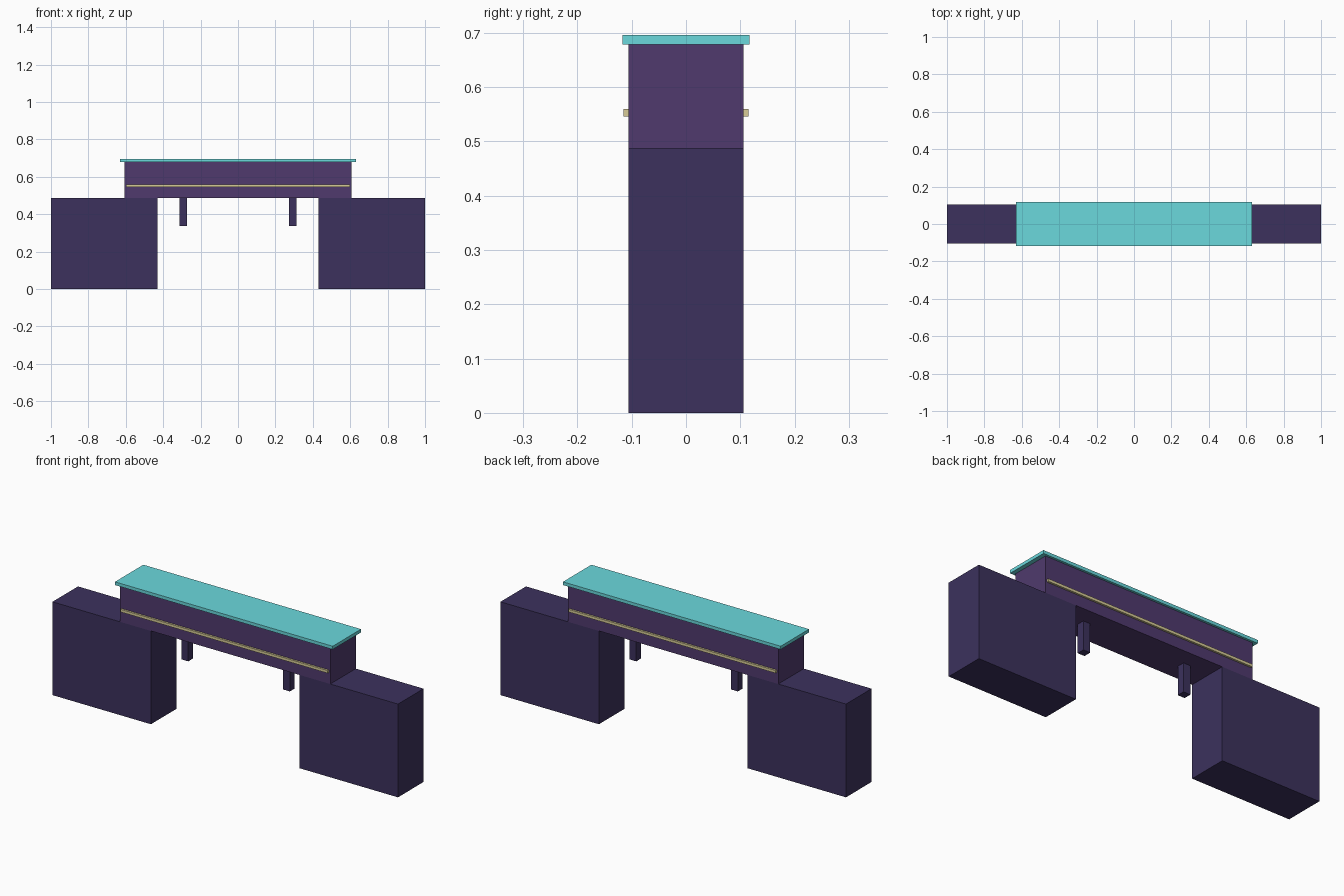
import bpy

if "Cube" in bpy.data.objects:
    bpy.data.objects.remove(bpy.data.objects["Cube"])


def make_material(name, rgb):
    mat = bpy.data.materials.new(name)
    mat.diffuse_color = (*rgb, 1)
    mat.use_nodes = True
    mat.node_tree.nodes["Principled BSDF"].inputs["Base Color"].default_value = mat.diffuse_color
    return mat


def box(name, x, y, z, mat):
    """Axis-aligned box from (min, max) ranges."""
    ranges = (x, y, z)
    bpy.ops.mesh.primitive_cube_add(size=1, location=[(a + b) / 2 for a, b in ranges])
    obj = bpy.context.object
    obj.name = name
    obj.scale = [b - a for a, b in ranges]
    bpy.ops.object.transform_apply(location=False, rotation=False, scale=True)
    obj.data.materials.append(mat)
    return obj


stone = make_material("dark_stone", (0.045, 0.031, 0.11))
purple = make_material("purple_panel", (0.08, 0.042, 0.155))
cyan = make_material("cyan_top", (0.145, 0.69, 0.72))
gold = make_material("pale_gold", (0.68, 0.6, 0.31))

W = 0.1055          # half depth of the body
BASE_TOP = 0.488

# Bridging beam and overhanging top slab
box("beam", (-0.608, 0.608), (-W, W), (BASE_TOP, 0.679), purple)
box("top_slab", (-0.63, 0.63), (-0.117, 0.117), (0.679, 0.696), cyan)

for side, s in (("left", -1), ("right", 1)):
    # End blocks
    box(side + "_block", sorted((s * 0.43, s * 1.0)), (-W, W), (0, BASE_TOP), stone)
    # Short pegs hanging below the beam
    box(side + "_peg", (s * 0.294 - 0.02, s * 0.294 + 0.02), (-0.02, 0.02),
        (0.338, BASE_TOP), stone)

# Trim strips on the front and back of the beam
for side, s in (("front", -1), ("back", 1)):
    box(side + "_trim", (-0.6, 0.6), sorted((s * 0.104, s * 0.1155)), (0.546, 0.56), gold)
